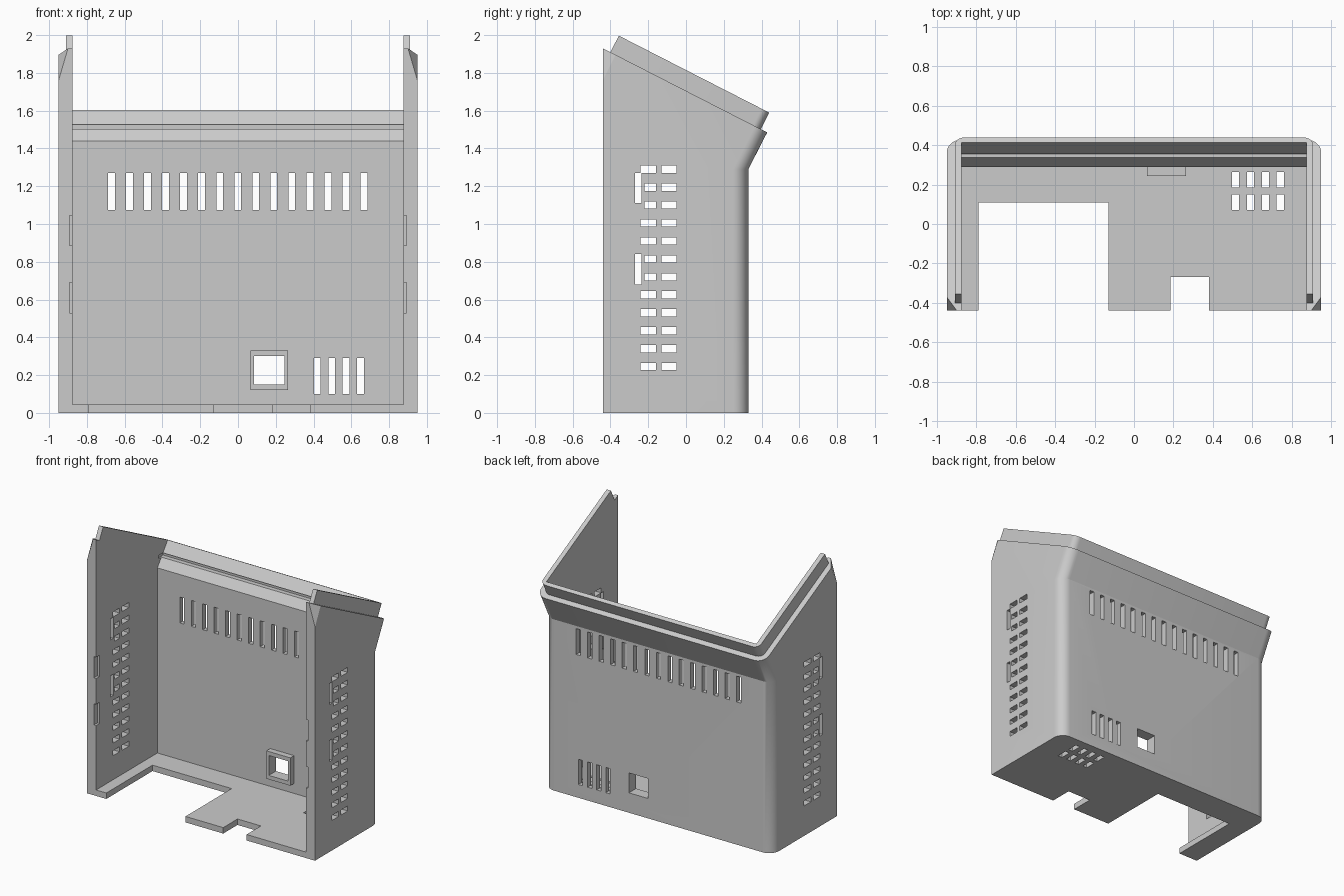
import bpy, bmesh, math
from mathutils import Vector

cube = bpy.data.objects.get("Cube")
if cube:
    bpy.data.objects.remove(cube, do_unlink=True)

grey = bpy.data.materials.new("light grey plastic")
grey.use_nodes = True
colour = (0.6, 0.6, 0.6, 1)
grey.diffuse_color = colour
grey.node_tree.nodes["Principled BSDF"].inputs["Base Color"].default_value = colour


def make_object(name, bm):
    bmesh.ops.recalc_face_normals(bm, faces=bm.faces)
    mesh = bpy.data.meshes.new(name)
    bm.to_mesh(mesh)
    bm.free()
    mesh.materials.append(grey)
    obj = bpy.data.objects.new(name, mesh)
    bpy.context.collection.objects.link(obj)
    return obj


def plan(half, front, back, radius):
    """Outline with square front corners and rounded back corners."""
    pts = [(half, front)]
    if radius:
        for i in range(9):
            a = math.pi / 2 * i / 8
            pts.append((half - radius + radius * math.cos(a),
                        back - radius + radius * math.sin(a)))
    else:
        pts.append((half, back))
    return pts + [(-x, y) for x, y in reversed(pts)]


def loft(half, front, radius, layers):
    """Stack the outline at each (back, height) layer into a solid."""
    bm = bmesh.new()
    rings = [[bm.verts.new((x, y, z)) for x, y in plan(half, front, back, radius)]
             for back, z in layers]
    n = len(rings[0])
    for low, high in zip(rings, rings[1:]):
        for i in range(n):
            j = (i + 1) % n
            bm.faces.new((low[i], low[j], high[j], high[i]))
    bm.faces.new(rings[0])
    bm.faces.new(rings[-1])
    bmesh.ops.recalc_face_normals(bm, faces=bm.faces)
    return bm


def slice_off(bm, point, normal):
    """Remove everything on the normal side of a plane and cap the cut."""
    cut = bmesh.ops.bisect_plane(bm, geom=bm.verts[:] + bm.edges[:] + bm.faces[:],
                                 plane_co=point, plane_no=normal, clear_outer=True)
    edges = [e for e in cut["geom_cut"] if isinstance(e, bmesh.types.BMEdge)]
    bmesh.ops.contextual_create(bm, geom=edges)


def add_box(bm, x0, x1, y0, y1, z0, z1):
    made = bmesh.ops.create_cube(bm, size=1)["verts"]
    for v in made:
        v.co = Vector(((x0 + x1) / 2 + v.co.x * (x1 - x0),
                       (y0 + y1) / 2 + v.co.y * (y1 - y0),
                       (z0 + z1) / 2 + v.co.z * (z1 - z0)))


def subtract(obj, cutter):
    mod = obj.modifiers.new("cut", "BOOLEAN")
    mod.operation = "DIFFERENCE"
    mod.solver = "EXACT"
    mod.object = cutter
    bpy.context.view_layer.objects.active = obj
    bpy.ops.object.modifier_apply(modifier=mod.name)


rim_normal = Vector((0, 0.445, 0.87)).normalized()
rim_point = Vector((0, 0.43, 1.485))

# Outer shell with flared back, sloping rim and chamfered front top corners
bm = loft(0.95, -0.44, 0.08, [(0.33, 0), (0.33, 1.29), (0.74, 2.09)])
slice_off(bm, rim_point, rim_normal)
for side in (1, -1):
    base = Vector((side * 0.95, -0.44, 1.76))
    normal = (Vector((side * 0.9, -0.44, 1.93)) - base).cross(
        Vector((side * 0.95, -0.37, 1.9)) - base)
    if normal.x * side < 0:
        normal.negate()
    slice_off(bm, base, normal)
shell = make_object("case_shell", bm)

# Raised inner lip following the sloping rim
bm = loft(0.91, -0.7, 0.05, [(0.145, 1.0), (0.745, 2.2)])
slice_off(bm, Vector((0, 0.44, 1.59)), rim_normal)
slice_off(bm, rim_point - rim_normal * 0.01, -rim_normal)
slice_off(bm, Vector((0, -0.4, 1.91)), Vector((0, -0.89, 0.456)))
lip = make_object("rim_lip", bm)

# Hollow interior, open at the front and the top
cavity = make_object("cavity_cutter", loft(
    0.875, -0.9, 0, [(0.29, 0.045), (0.29, 1.44), (0.8, 2.12)]))
subtract(shell, cavity)
subtract(lip, cavity)

# Frame around the socket opening
bm = bmesh.new()
add_box(bm, 0.065, 0.265, 0.245, 0.3, 0.12, 0.33)
frame = make_object("socket_frame", bm)

# Openings
bm = bmesh.new()
for i in range(15):                      # upper back vents
    x = -0.67 + i * 0.0955
    add_box(bm, x - 0.018, x + 0.018, 0.2, 0.5, 1.075, 1.27)
for i in range(4):                       # lower back vents and floor vents
    x = 0.42 + i * 0.076
    add_box(bm, x - 0.018, x + 0.018, 0.2, 0.5, 0.1, 0.29)
    x = 0.515 + i * 0.076
    for y in (0.11, 0.225):
        add_box(bm, x - 0.018, x + 0.018, y - 0.04, y + 0.04, -0.1, 0.08)
for i in range(12):                      # side vents
    z = 0.245 + i * 0.095
    start = -0.22 if i in (5, 6, 9, 10) else -0.24
    add_box(bm, -1.1, 1.1, start, -0.16, z - 0.019, z + 0.019)
    add_box(bm, -1.1, 1.1, -0.13, -0.05, z - 0.019, z + 0.019)
for z in (0.68, 1.11):                   # side clip slots
    add_box(bm, -1.1, 1.1, -0.27, -0.235, z, z + 0.16)
for z in (0.53, 0.885):                  # shallow recesses at the front edges
    add_box(bm, -0.893, 0.893, -0.5, -0.4, z, z + 0.16)
add_box(bm, -0.79, -0.13, -0.6, 0.11, -0.1, 0.1)     # floor cutout
add_box(bm, 0.185, 0.38, -0.6, -0.27, -0.1, 0.1)     # floor notch
add_box(bm, 0.085, 0.245, 0.2, 0.5, 0.15, 0.3)       # socket hole
openings = make_object("openings_cutter", bm)
subtract(shell, openings)
subtract(frame, openings)

# Seam groove under the back lip
bm = bmesh.new()
add_box(bm, -0.885, 0.885, 0.3, 0.372, 1.503, 1.528)
groove = make_object("groove_cutter", bm)
subtract(shell, groove)
subtract(lip, groove)

for cutter in (cavity, openings, groove):
    bpy.data.objects.remove(cutter, do_unlink=True)

# Smooth rounded corners, crisp edges elsewhere
for obj in (shell, lip, frame):
    bpy.ops.object.select_all(action="DESELECT")
    obj.select_set(True)
    bpy.context.view_layer.objects.active = obj
    bpy.ops.object.shade_smooth_by_angle(angle=math.radians(25))
